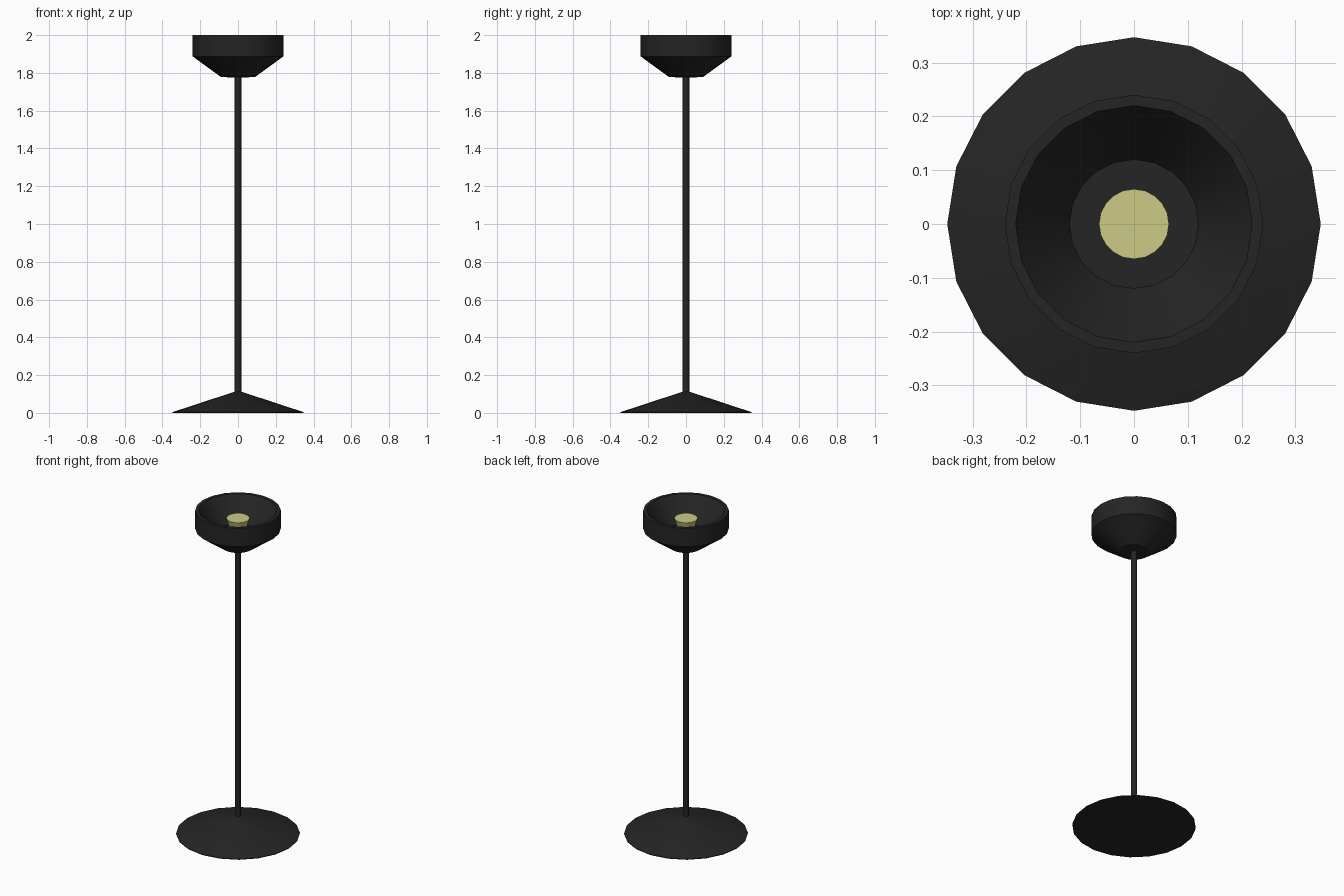
import bpy, bmesh, math

if "Cube" in bpy.data.objects:
    bpy.data.objects.remove(bpy.data.objects["Cube"])

SIDES = 20


def material(name, rgb):
    m = bpy.data.materials.new(name)
    m.diffuse_color = (*rgb, 1.0)
    m.use_nodes = True
    m.node_tree.nodes["Principled BSDF"].inputs["Base Color"].default_value = m.diffuse_color
    return m


def lathe(name, profile, mat, angle=25):
    """Revolve (radius, z) points, listed from bottom to top outside, around z."""
    bm = bmesh.new()
    rings = []
    for r, z in profile:
        if r == 0:
            rings.append([bm.verts.new((0, 0, z))] * SIDES)
        else:
            rings.append([bm.verts.new((r * math.cos(2 * math.pi * i / SIDES),
                                        r * math.sin(2 * math.pi * i / SIDES), z))
                          for i in range(SIDES)])
    for a, b in zip(rings, rings[1:]):
        for i in range(SIDES):
            j = (i + 1) % SIDES
            bm.faces.new(list(dict.fromkeys((a[i], a[j], b[j], b[i]))))
    bmesh.ops.recalc_face_normals(bm, faces=bm.faces)
    mesh = bpy.data.meshes.new(name)
    bm.to_mesh(mesh)
    bm.free()
    mesh.materials.append(mat)
    obj = bpy.data.objects.new(name, mesh)
    bpy.context.collection.objects.link(obj)
    bpy.ops.object.select_all(action='DESELECT')
    obj.select_set(True)
    bpy.context.view_layer.objects.active = obj
    bpy.ops.object.shade_smooth_by_angle(angle=math.radians(angle))
    return obj


black = material("black_metal", (0.018, 0.018, 0.018))
glow = material("bulb_yellow", (0.6, 0.6, 0.24))

# Conical foot
lathe("base", [(0, 0), (0.347, 0), (0.347, 0.004), (0.018, 0.112), (0, 0.112)], black)

# Pole
lathe("pole", [(0, 0.1), (0.018, 0.1), (0.018, 1.79), (0, 1.79)], black)

# Upward-facing bowl with rim and hollow inside
lathe("shade", [(0, 1.775), (0.09, 1.778), (0.24, 1.887), (0.24, 2.0),
                (0.22, 2.0), (0.12, 1.86), (0, 1.86)], black)

# Tapered bulb standing on the bowl floor
lathe("bulb", [(0, 1.858), (0.038, 1.858), (0.065, 1.953), (0, 1.953)], glow)
